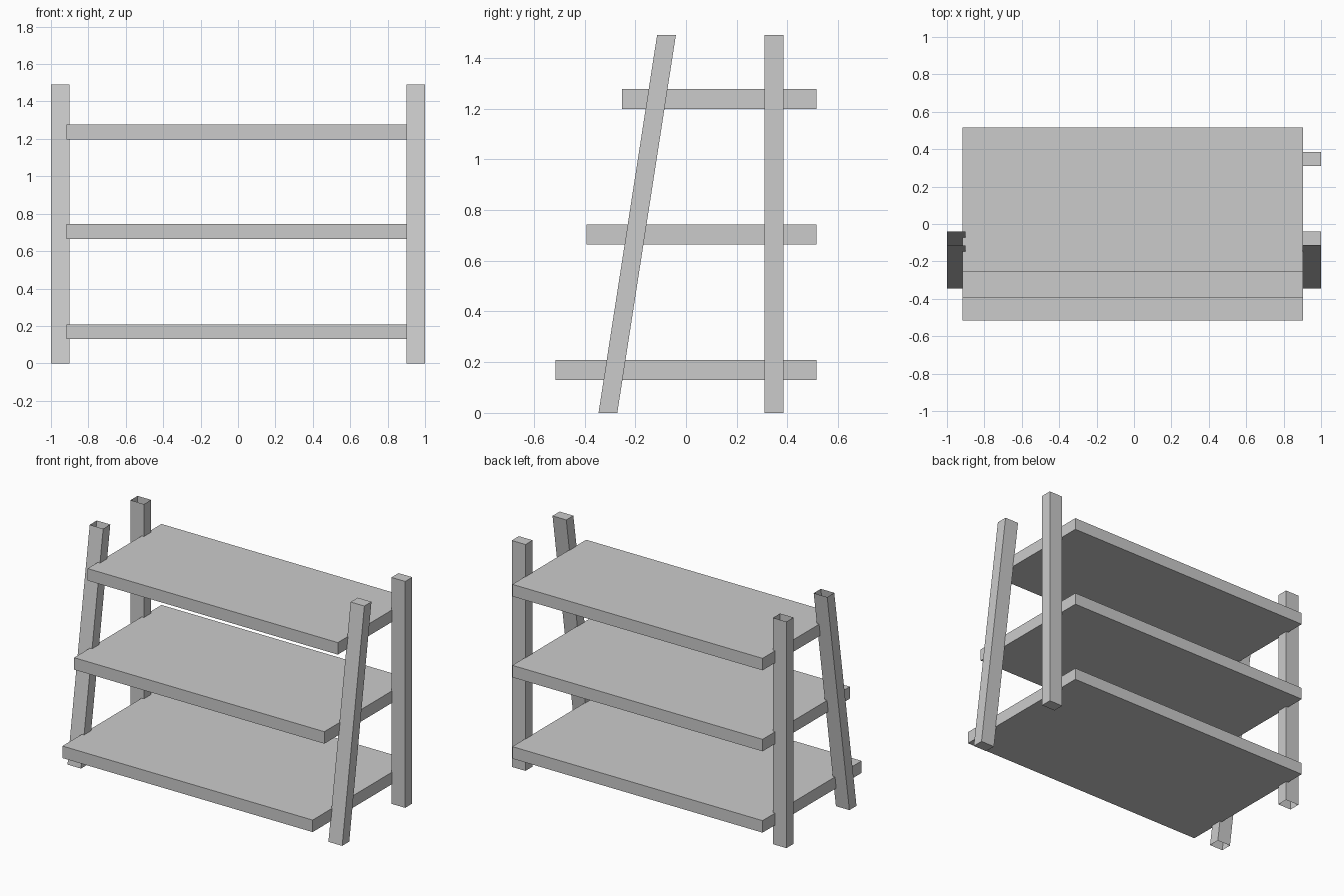
import bpy
import bmesh

cube = bpy.data.objects.get("Cube")
if cube:
    bpy.data.objects.remove(cube, do_unlink=True)

grey = bpy.data.materials.new("plain grey")
grey.use_nodes = True
colour = (0.6, 0.6, 0.6, 1)
grey.diffuse_color = colour
grey.node_tree.nodes["Principled BSDF"].inputs["Base Color"].default_value = colour

HEIGHT = 1.49


def add_box(name, x, y, z, lean=0.0, capped=True):
    """Box between the given ranges; lean shifts the top along y."""
    bm = bmesh.new()
    bmesh.ops.create_cube(bm, size=1)
    for v in bm.verts:
        top = v.co.z > 0
        v.co = (x[v.co.x > 0], y[v.co.y > 0] + lean * top, z[top])
    bm.normal_update()
    if not capped:
        ends = [f for f in bm.faces if abs(f.normal.z) > 0.9]
        bmesh.ops.delete(bm, geom=ends, context="FACES_ONLY")
    mesh = bpy.data.meshes.new(name)
    bm.to_mesh(mesh)
    bm.free()
    mesh.materials.append(grey)
    obj = bpy.data.objects.new(name, mesh)
    bpy.context.collection.objects.link(obj)
    return obj


# Shelves, deeper towards the floor, flush at the back
for name, front, base in (("bottom_shelf", -0.515, 0.13),
                          ("middle_shelf", -0.393, 0.665),
                          ("top_shelf", -0.253, 1.198)):
    add_box(name, (-0.918, 0.904), (front, 0.515), (base, base + 0.079))

# Posts: upright at the back, leaning at the front; one side is open tubes
for side, x, capped in (("left", (0.9, 1.0), True),
                        ("right", (-1.0, -0.902), False)):
    add_box(side + "_back_post", x, (0.31, 0.384), (0, HEIGHT), capped=capped)
    add_box(side + "_front_post", x, (-0.345, -0.271), (0, HEIGHT),
            lean=0.231, capped=capped)
